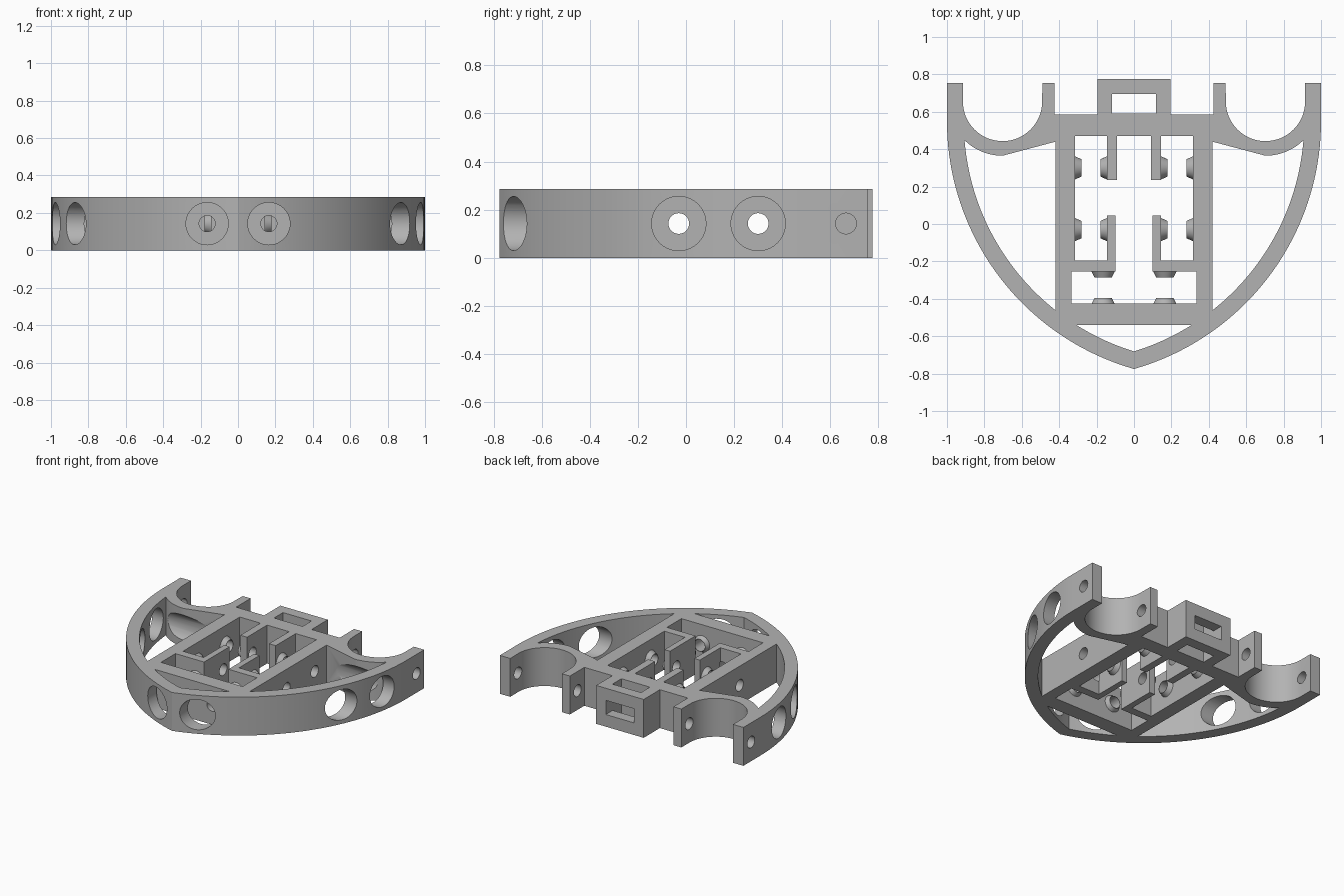
import bpy, bmesh, math
from mathutils import Matrix, Vector

cube = bpy.data.objects.get("Cube")
if cube:
    bpy.data.objects.remove(cube, do_unlink=True)

H = 0.285            # frame height
MID = H / 2
CX, CY, R = -0.378, 0.55, 1.378   # centre and radius of the curved hull side
RI = R - 0.09                     # inner radius of the hull wall
MX, MY = 0.703, 0.655             # centre of the round rear cradle

grey = bpy.data.materials.new("grey plastic")
grey.use_nodes = True
COLOUR = (0.45, 0.45, 0.45, 1)
grey.diffuse_color = COLOUR
grey.node_tree.nodes["Principled BSDF"].inputs["Base Color"].default_value = COLOUR


def arc(cx, cy, r, a0, a1, n):
    return [(cx + r * math.cos(a0 + (a1 - a0) * i / n),
             cy + r * math.sin(a0 + (a1 - a0) * i / n)) for i in range(n + 1)]


def mirrored(half):
    return half + [(-x, y) for x, y in reversed(half) if abs(x) > 1e-5]


def finish(bm, name):
    bmesh.ops.recalc_face_normals(bm, faces=bm.faces)
    mesh = bpy.data.meshes.new(name)
    bm.to_mesh(mesh)
    bm.free()
    obj = bpy.data.objects.new(name, mesh)
    bpy.context.collection.objects.link(obj)
    mesh.materials.append(grey)
    return obj


def prism(name, points, z0=-0.1, z1=H + 0.1):
    bm = bmesh.new()
    face = bm.faces.new([bm.verts.new((x, y, z0)) for x, y in points])
    top = bmesh.ops.extrude_face_region(bm, geom=[face])["geom"]
    bmesh.ops.translate(bm, vec=(0, 0, z1 - z0),
                        verts=[v for v in top if isinstance(v, bmesh.types.BMVert)])
    return finish(bm, name)


def cone(name, start, end, r0, r1):
    """Round solid running between two points at mid height."""
    a, b = Vector((*start, MID)), Vector((*end, MID))
    turn = (b - a).to_track_quat('Z', 'Y').to_matrix().to_4x4()
    bm = bmesh.new()
    bmesh.ops.create_cone(bm, cap_ends=True, segments=40, radius1=r0, radius2=r1,
                          depth=(b - a).length,
                          matrix=Matrix.Translation((a + b) / 2) @ turn)
    return finish(bm, name)


def combine(other, operation):
    other.hide_render = True
    mod = frame.modifiers.new(operation, 'BOOLEAN')
    mod.operation, mod.solver, mod.object = operation, 'EXACT', other
    bpy.ops.object.modifier_apply(modifier=mod.name)
    bpy.data.objects.remove(other, do_unlink=True)


# Shield-shaped body with rear cradles and rear box
outline = arc(CX, CY, R, -math.acos(-CX / R), 0, 40)
outline += [(1, 0.755), (0.915, 0.755)]
outline += arc(MX, MY, 0.212, 0, -math.pi, 32)
outline += [(0.49, 0.755), (0.425, 0.755), (0.425, 0.585),
            (0.195, 0.585), (0.195, 0.775), (0, 0.775)]
frame = prism("shield_frame", mirrored(outline), 0, H)
bpy.ops.object.select_all(action='DESELECT')
bpy.context.view_layer.objects.active = frame
frame.select_set(True)

# Centre pocket, leaving the tabs and uprights
centre = [(0, 0.47), (0.09, 0.47), (0.09, 0.235), (0.145, 0.235), (0.145, 0.47),
          (0.315, 0.47), (0.315, -0.195), (0.145, -0.195), (0.145, 0.045),
          (0.10, 0.045), (0.10, -0.255), (0.335, -0.255), (0.335, -0.425), (0, -0.425)]
combine(prism("centre_pocket", mirrored(centre)), 'DIFFERENCE')

# Pocket behind the front tip
nose = arc(CX, CY, RI, -math.acos(-CX / RI), math.asin((-0.54 - CY) / RI), 8)
combine(prism("nose_pocket", mirrored(nose)), 'DIFFERENCE')

# Side pockets between the walls and the hull
side = [(0.42, 0.44)] + arc(MX, MY, 0.29, -math.pi / 2, -0.8, 10)
side += arc(CX, CY, RI, -0.085, -math.acos((0.42 - CX) / RI), 30)
for s in (1, -1):
    combine(prism("side_pocket", [(s * x, y) for x, y in side]), 'DIFFERENCE')

# Rear box: vertical opening and slot in the back face
combine(prism("box_opening", [(-0.117, 0.59), (0.117, 0.59), (0.117, 0.695), (-0.117, 0.695)]),
        'DIFFERENCE')
combine(prism("box_slot", [(-0.116, 0.65), (0.116, 0.65), (0.116, 0.9), (-0.116, 0.9)],
              0.09, 0.195), 'DIFFERENCE')

# Tapered bosses on the inner walls
for s in (1, -1):
    for y in (0.30, -0.03):
        combine(cone("boss", (s * 0.32, y), (s * 0.28, y), 0.064, 0.046), 'UNION')
        combine(cone("boss", (s * 0.14, y), (s * 0.18, y), 0.064, 0.046), 'UNION')
    x = s * 0.165
    combine(cone("boss", (x, -0.25), (x, -0.287), 0.064, 0.046), 'UNION')
    combine(cone("boss", (x, -0.43), (x, -0.395), 0.064, 0.046), 'UNION')

# Wide access holes in the hull, pin holes in the inner walls
SMALL, WIDE = 0.043, 0.113
for y in (0.30, -0.03):
    combine(cone("pin_hole", (-0.6, y), (0.6, y), SMALL, SMALL), 'DIFFERENCE')
for s in (1, -1):
    x = s * 0.165
    for y in (0.30, -0.03):
        combine(cone("wide_hole", (s * 0.421, y), (s * 1.1, y), WIDE, WIDE), 'DIFFERENCE')
    combine(cone("wide_hole", (x, -0.541), (x, -0.9), WIDE, WIDE), 'DIFFERENCE')
    combine(cone("pin_hole", (x, -0.6), (x, -0.19), SMALL, SMALL), 'DIFFERENCE')
    combine(cone("cradle_hole", (s * 0.4, 0.665), (s * 1.1, 0.665), SMALL, SMALL), 'DIFFERENCE')

bpy.ops.object.shade_smooth_by_angle(angle=math.radians(25))
